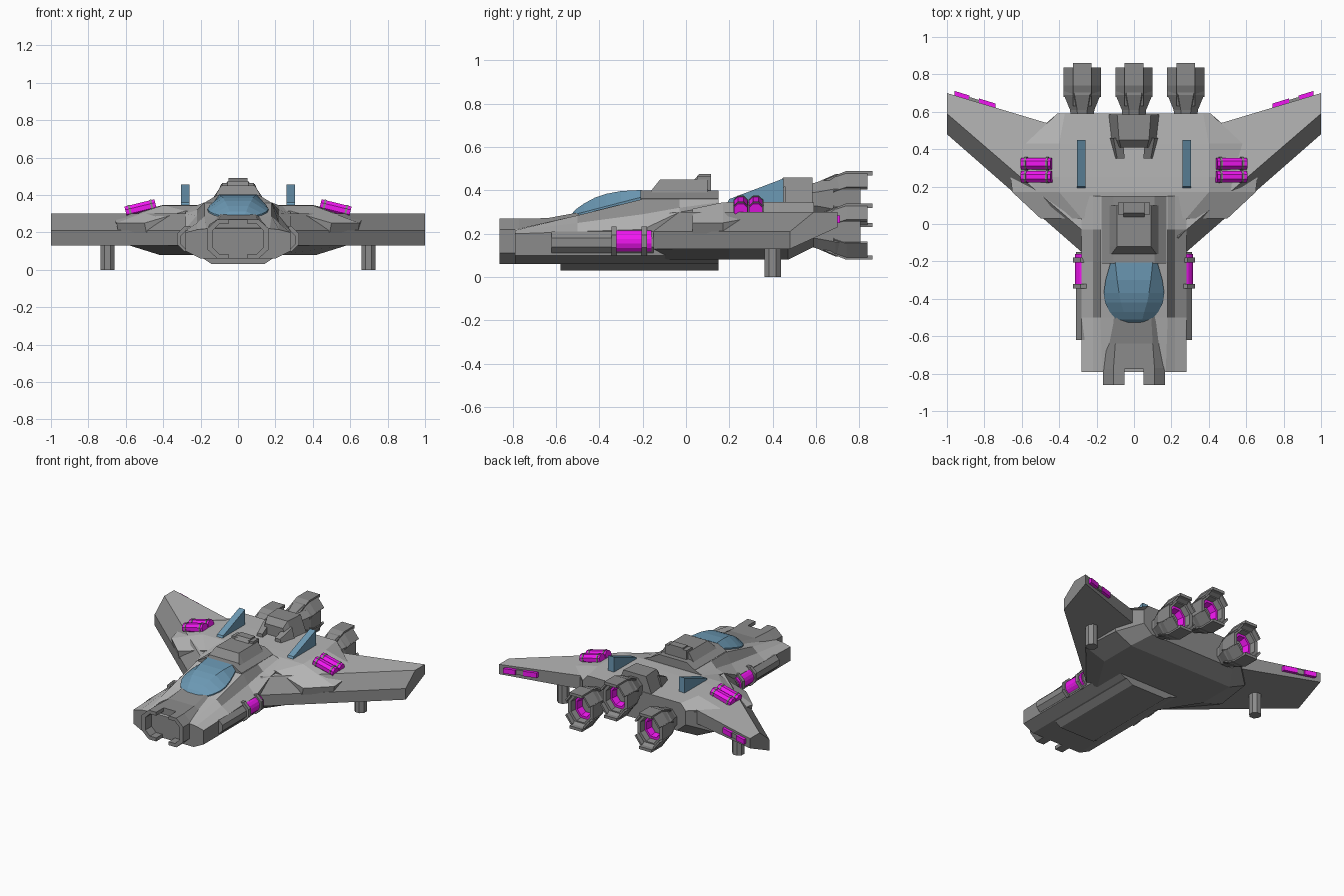
import bpy, bmesh
from math import cos, sin, pi
from mathutils import Vector

if "Cube" in bpy.data.objects:
    bpy.data.objects.remove(bpy.data.objects["Cube"])


def material(name, rgb):
    m = bpy.data.materials.new(name)
    m.diffuse_color = (*rgb, 1)
    m.use_nodes = True
    m.node_tree.nodes["Principled BSDF"].inputs["Base Color"].default_value = m.diffuse_color
    return m


GLOW = material("magenta", (0.88, 0.008, 0.88))
GLASS = material("blue_glass", (0.15, 0.32, 0.46))
DARK = material("dark_grey", (0.26, 0.26, 0.26))
LIGHT = material("light_grey", (0.47, 0.47, 0.47))


def loft(name, rings, mat=DARK, mirror=False, caps=(True, True)):
    """Skin a list of equal-length rings of points, flat shaded.
    LIGHT parts are light on upward faces and dark elsewhere."""
    bm = bmesh.new()
    vs = [[bm.verts.new(p) for p in r] for r in rings]
    n = len(vs[0])
    for a, b in zip(vs, vs[1:]):
        for i in range(n):
            j = (i + 1) % n
            bm.faces.new((a[i], a[j], b[j], b[i]))
    if caps[0]:
        bm.faces.new(vs[0])
    if caps[1]:
        bm.faces.new(vs[-1])
    bmesh.ops.recalc_face_normals(bm, faces=bm.faces)
    bm.normal_update()
    if mat is LIGHT:
        for f in bm.faces:
            f.material_index = 0 if f.normal.z > .72 else 1
    me = bpy.data.meshes.new(name)
    bm.to_mesh(me)
    bm.free()
    ob = bpy.data.objects.new(name, me)
    bpy.context.collection.objects.link(ob)
    me.materials.append(mat)
    if mat is LIGHT:
        me.materials.append(DARK)
    if mirror:
        ob.modifiers.new("mirror", 'MIRROR')
    return ob


def hull(name, sections, mat=DARK):
    """Loft along y from half sections (y, [(x, z)...]) reflected in x."""
    rings = []
    for y, half in sections:
        rings.append([(x, y, z) for x, z in half] + [(-x, y, z) for x, z in reversed(half)])
    return loft(name, rings, mat)


def slab(name, yz, x0, x1, mat=DARK, mirror=False):
    """Side profile in (y, z) extruded across x."""
    return loft(name, [[(x, y, z) for y, z in yz] for x in (x0, x1)], mat, mirror)


def bar(name, p, q, r, mat=DARK, mirror=True, n=8):
    """Faceted cylinder from p to q."""
    p, q = Vector(p), Vector(q)
    rot = (q - p).to_track_quat('Z', 'Y')
    ang = [2 * pi * (i + 0.5) / n for i in range(n)]
    off = [rot @ Vector((r * cos(a), r * sin(a), 0)) / cos(pi / n) for a in ang]
    return loft(name, [[c + o for o in off] for c in (p, q)], mat, mirror)


# Forward fuselage and the raised cabin behind the canopy
hull("forward_fuselage", [
    (-0.79, [(.20, .06), (.28, .10), (.28, .20), (.22, .215), (.17, .22)]),
    (-0.50, [(.20, .06), (.28, .10), (.28, .21), (.22, .25), (.18, .285)]),
    (-0.20, [(.20, .06), (.28, .10), (.28, .22), (.22, .29), (.18, .36)]),
    (-0.03, [(.20, .06), (.28, .10), (.28, .30), (.22, .32), (.18, .36)]),
    (0.15, [(.20, .06), (.28, .10), (.28, .33), (.22, .345), (.18, .36)])], LIGHT)
hull("cabin", [(y, [(.175, .30), (.175, .362), (.11, .40)]) for y in (-.21, .15)])
hull("belly_keel", [(y, [(.14, .03), (.20, .07)]) for y in (-.58, .15)])

# Octagonal nose with two bracket-shaped jaws
hull("nose_core", [
    (-.775, [(.11, .06), (.165, .11), (.165, .22), (.11, .27)]),
    (-.64, [(.11, .06), (.165, .11), (.165, .235), (.10, .272)]),
    (-.46, [(.11, .06), (.12, .11), (.12, .28), (.09, .305)])])
jaw = [(.05, .06), (.11, .06), (.165, .11), (.165, .22), (.11, .27), (.05, .27),
       (.05, .245), (.10, .245), (.135, .21), (.135, .12), (.10, .085), (.05, .085)]
loft("nose_jaw", [[(x, y, z) for x, z in jaw] for y in (-.86, -.77)], mirror=True)

# Canopy: faceted across, rounded lengthwise
canopy = []
for y, w, t, z in [(-.53, .05, .03, .288), (-.51, .095, .045, .312), (-.47, .13, .055, .34),
                   (-.42, .155, .07, .367), (-.37, .162, .08, .384), (-.30, .152, .09, .397),
                   (-.205, .125, .10, .402)]:
    base = .285 + (y + .53) * .26
    canopy.append((y, [(w, base - .03), (w, base), (t, z)]))
hull("canopy", canopy, GLASS)

# Dorsal housing on the cabin
hull("dorsal_housing", [
    (-.16, [(.13, .39), (.12, .40)]), (-.12, [(.13, .39), (.09, .45)]),
    (.10, [(.13, .39), (.09, .45)])])
slab("dorsal_cap", [(.03, .44), (.06, .475), (.115, .475), (.115, .39), (.03, .39)], -.055, .055)
slab("dorsal_rail", [(.05, .44), (.05, .465), (.115, .465), (.115, .39)], .04, .085, mirror=True)

# Swept wings, lofted from root to tip
loft("wing", [
    [(.2, y, z) for y, z in [(-.22, .13), (-.22, .21), (-.10, .30), (.46, .30), (.46, .19)]],
    [(1, y, z) for y, z in [(.48, .13), (.48, .21), (.59, .30), (.70, .30), (.70, .23)]]],
    LIGHT, True)

# Rear body: belly tray and sloped shoulders over the wings
hull("rear_belly", [
    (-.15, [(.20, .08), (.28, .13), (.28, .20)]),
    (.20, [(.42, .08), (.58, .13), (.58, .22)]),
    (.47, [(.42, .08), (.55, .14), (.55, .29)]),
    (.59, [(.34, .14), (.41, .20), (.41, .29)])])
hull("rear_shoulders", [
    (.03, [(.49, .20), (.50, .25), (.28, .315)]),
    (.17, [(.64, .20), (.65, .25), (.40, .345)]),
    (.25, [(.64, .22), (.66, .265), (.40, .347)]),
    (.43, [(.57, .22), (.58, .30), (.40, .347)]),
    (.59, [(.41, .22), (.41, .30), (.37, .345)])], LIGHT)

# Spine intake above the centre engine
hull("spine", [
    (.41, [(.10, .33), (.07, .42)]), (.45, [(.125, .33), (.08, .46)]),
    (.585, [(.14, .33), (.09, .46)])])
loft("spine_arm", [
    [(.05, .35, .34), (.10, .35, .34), (.09, .35, .37), (.05, .35, .37)],
    [(.06, .46, .34), (.13, .46, .34), (.11, .46, .42), (.06, .46, .42)]], mirror=True)

# Blue tail fins
slab("tail_fin", [(.19, .34), (.20, .36), (.45, .455), (.45, .34)], .258, .305, GLASS, True)


def octagon(cx, y, cz, rx, rz):
    a = [pi / 8 + i * pi / 4 for i in range(8)]
    return [(cx + rx * cos(t) / cos(pi / 8), y, cz + rz * sin(t) / cos(pi / 8)) for t in a]


# Three engines with hollow nozzles and petals
for name, cx, cz in [("left", -.277, .21), ("centre", 0, .36), ("right", .277, .21)]:
    loft(name + "_engine", [octagon(cx, y, cz, rx, rz) for y, rx, rz in
         [(.56, .06, .065), (.61, .065, .08), (.69, .098, .115), (.805, .098, .115),
          (.805, .075, .09), (.71, .065, .078)]])
    loft(name + "_exhaust_ring", [octagon(cx, y, cz, rx, rz) for y, rx, rz in
         [(.705, .068, .082), (.765, .068, .082), (.765, .055, .066), (.715, .045, .055)]],
         GLOW, caps=(True, False))
    loft(name + "_exhaust_core", [octagon(cx, y, cz, .047, .057) for y in (.708, .718)])
    for s in (1, -1):
        prof = [(.63, .085), (.74, .13), (.86, .13), (.86, .11), (.83, .11), (.80, .095)]
        slab(name + "_petal", [(y, cz + s * z) for y, z in prof], cx - .05, cx + .05)
        for t in (1, -1):
            loft(name + "_side_petal", [
                [(cx + t * x, y, cz + s * z) for x, z in
                 [(.045, .105 + e), (.045, .125 + e), (.10, .055 + e), (.09, .045 + e)]]
                for y, e in ((.68, -.02), (.74, 0), (.838, 0))])

# Side cannons with glowing chambers
bar("cannon_barrel", (.26, -.62, .16), (.26, -.15, .16), .05)
bar("cannon_chamber", (.262, -.33, .165), (.262, -.16, .165), .054, GLOW, n=16)
for y in (-.345, -.205):
    bar("cannon_ring", (.258, y, .165), (.258, y + .025, .165), .068)

# Paired missiles tilted along each shoulder
for y in (.253, .323):
    a, b = Vector((.44, y, .347)), Vector((.60, y, .308))
    bar("missile", a, b, .031, GLOW)
    for f in (.10, .82):
        bar("missile_band", a.lerp(b, f), a.lerp(b, f + .07), .034)

# Lights set in the wing trailing edge
for name, x0, x1, mat in [("wing_light_inner", .74, .83, GLOW), ("wing_light_spacer", .825, .885, DARK),
                          ("wing_light_outer", .88, .96, GLOW)]:
    d = .024 if mat is GLOW else .016
    loft(name, [[(x, .70 - (1 - x) * .308 + o, z) for o, z in
                 [(-.03, .25), (d, .25), (d, .285), (-.03, .285)]] for x in (x0, x1)], mat, True)

# Landing legs
bar("landing_leg", (.697, .40, 0), (.697, .40, .22), .038)
